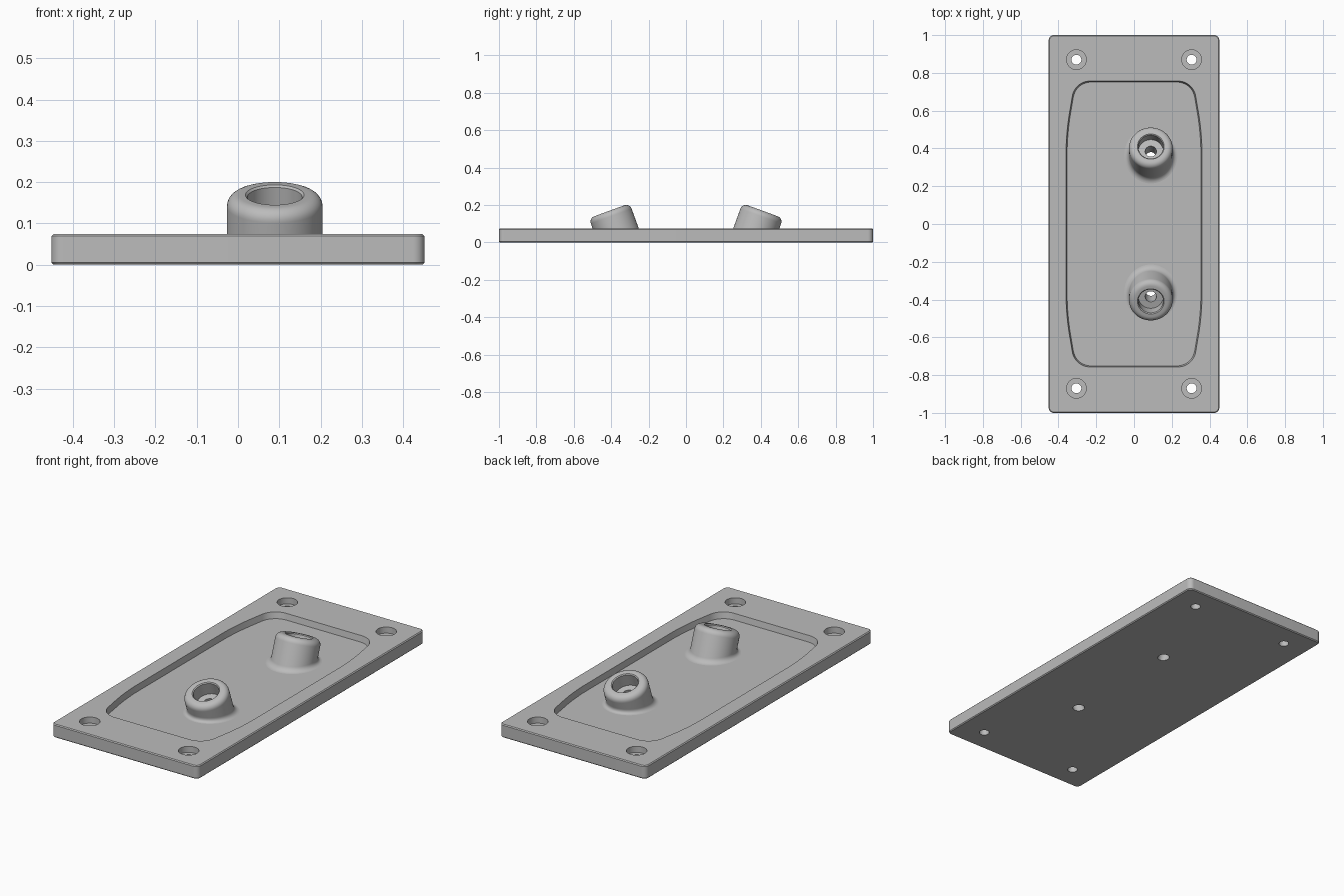
import bpy, bmesh, math
from mathutils import Vector, Matrix

if "Cube" in bpy.data.objects:
    bpy.data.objects.remove(bpy.data.objects["Cube"])

THICK, FLOOR = 0.074, 0.04
TILT = math.radians(20)
SEG = 64

grey = bpy.data.materials.new("satin grey")
grey.use_nodes = True
colour = (0.5, 0.5, 0.5, 1)
grey.diffuse_color = colour
grey.node_tree.nodes["Principled BSDF"].inputs["Base Color"].default_value = colour


def make(name, bm):
    bmesh.ops.recalc_face_normals(bm, faces=bm.faces)
    mesh = bpy.data.meshes.new(name)
    bm.to_mesh(mesh)
    bm.free()
    mesh.materials.append(grey)
    ob = bpy.data.objects.new(name, mesh)
    bpy.context.collection.objects.link(ob)
    return ob


def activate(ob):
    bpy.ops.object.select_all(action="DESELECT")
    ob.select_set(True)
    bpy.context.view_layer.objects.active = ob


def cut(target, cutter):
    activate(target)
    mod = target.modifiers.new("cut", "BOOLEAN")
    mod.object, mod.operation, mod.solver = cutter, "DIFFERENCE", "EXACT"
    bpy.ops.object.modifier_apply(modifier=mod.name)
    bpy.data.objects.remove(cutter)


def smooth(ob):
    activate(ob)
    bpy.ops.object.shade_smooth_by_angle(angle=math.radians(30))


def cylinder(radius, height, matrix):
    bm = bmesh.new()
    bmesh.ops.create_cone(bm, cap_ends=True, segments=SEG, radius1=radius,
                          radius2=radius, depth=height, matrix=matrix)
    return make("hole_cutter", bm)


def rounded(corners):
    """Round each (x, y, setback) corner of a closed outline."""
    pts = []
    for i, (x, y, r) in enumerate(corners):
        p = Vector((x, y))
        a = Vector(corners[i - 1][:2]) - p
        b = Vector(corners[(i + 1) % len(corners)][:2]) - p
        a, b = p + a.normalized() * r, p + b.normalized() * r
        for k in range(11):
            t = k / 10
            # Conic weight gives a near-circular arc
            w = 0.75
            f = (1 - t) ** 2, 2 * w * t * (1 - t), t * t
            pts.append((a * f[0] + p * f[1] + b * f[2]) / sum(f))
    return pts


def loft(rings, close_loop=False):
    bm = bmesh.new()
    loops = [[bm.verts.new(p) for p in ring] for ring in rings]
    pairs = list(zip(loops, loops[1:]))
    if close_loop:
        pairs.append((loops[-1], loops[0]))
    else:
        bm.faces.new(loops[0])
        bm.faces.new(loops[-1])
    n = len(loops[0])
    for a, b in pairs:
        for i in range(n):
            j = (i + 1) % n
            bm.faces.new((a[i], a[j], b[j], b[i]))
    return bm


# Base plate with rounded corners and slim edge chamfers
def plate_ring(inset, z):
    x, y, r = 0.452 - inset, 1 - inset, 0.028 - inset
    pts = rounded([(x, y, r), (-x, y, r), (-x, -y, r), (x, -y, r)])
    return [(p.x, p.y, z) for p in pts]


e = 0.005
plate = make("base_plate", loft([plate_ring(e, 0), plate_ring(0, e),
                                 plate_ring(0, THICK - e), plate_ring(e, THICK)]))

# Shallow tray with tapered ends and slightly drafted walls
outline = rounded([(0.36, 0.48, 0.1), (0.313, 0.757, 0.08), (-0.313, 0.757, 0.08),
                   (-0.36, 0.48, 0.1), (-0.36, -0.48, 0.1), (-0.313, -0.757, 0.08),
                   (0.313, -0.757, 0.08), (0.36, -0.48, 0.1)])
cut(plate, make("tray_cutter", loft([
    [(p.x * (1 - d / 0.36), p.y * (1 - d / 0.757), z) for p in outline]
    for z, d in ((FLOOR, 0.006), (THICK, 0), (THICK + 0.05, 0))])))

# Counterbored screw holes in the corners
for sx in (-1, 1):
    for sy in (-1, 1):
        spot = (sx * 0.305, sy * 0.87)
        cut(plate, cylinder(0.026, 0.4, Matrix.Translation((*spot, 0))))
        cut(plate, cylinder(0.052, 0.2, Matrix.Translation((*spot, FLOOR + 0.1))))

# Slanted bosses: filleted foot, rounded lip, stepped bore
R, LIP, BORE, HOLE, DEPTH, FOOT = 0.116, 0.03, 0.066, 0.03, 0.075, 0.025
for side, name in ((1, "rear_boss"), (-1, "front_boss")):
    axis = Vector((0, side * math.sin(TILT), math.cos(TILT)))
    across = Vector((0, side * math.cos(TILT), -math.sin(TILT)))
    top = Vector((0.089, side * 0.41, 0.169))

    def ring(radius, drop):
        return [top - axis * drop + Vector((radius * math.cos(a), 0, 0))
                + across * radius * math.sin(a)
                for a in (2 * math.pi * i / SEG for i in range(SEG))]

    def level_ring(radius, z, flare=0):
        pts = []
        for i, p in enumerate(ring(radius, 0)):
            a = 2 * math.pi * i / SEG
            out = Vector((math.cos(a), side * math.sin(a), 0))
            pts.append(p + axis * (z - p.z) / axis.z + out * flare)
        return pts

    arc = [math.pi / 2 * k / 6 for k in range(7)]
    rings = [level_ring(R, FLOOR - 0.004, FOOT)]
    rings += [level_ring(R, FLOOR + FOOT * (1 - math.cos(a)),
                         FOOT * (1 - math.sin(a))) for a in arc]
    rings += [ring(R - LIP * (1 - math.cos(a)), LIP * (1 - math.sin(a))) for a in arc]
    rings += [ring(BORE + 0.005, 0), ring(BORE, 0.005), ring(BORE, DEPTH),
              ring(HOLE, DEPTH), level_ring(HOLE, FLOOR - 0.004)]
    boss = make(name, loft(rings, close_loop=True))
    smooth(boss)

    # Slanted hole continuing through the plate
    turn = Matrix.Rotation(-side * TILT, 4, "X")
    cut(plate, cylinder(HOLE, 0.6, Matrix.Translation(top) @ turn))

smooth(plate)
